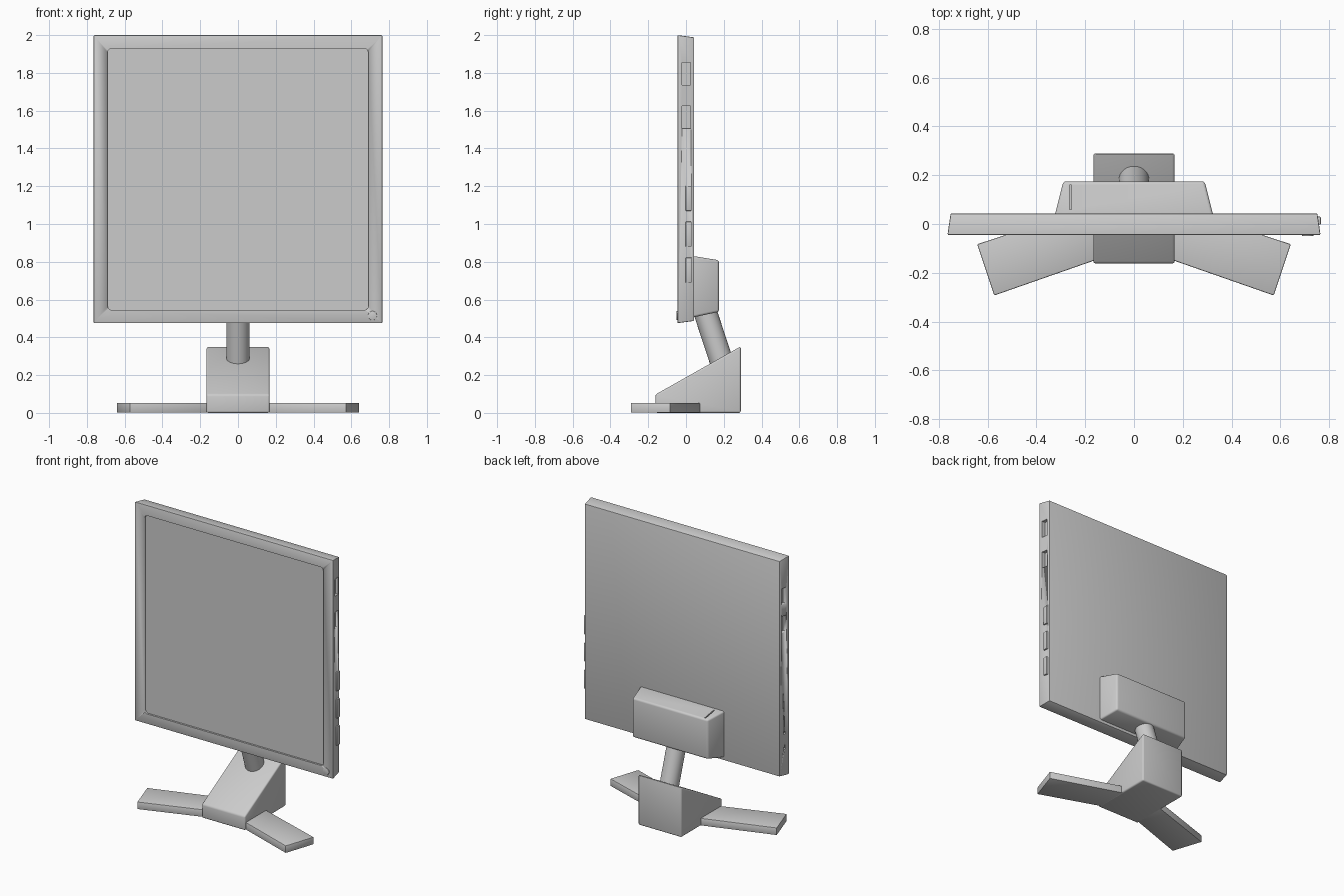
import bpy, bmesh, math
from mathutils import Vector

if "Cube" in bpy.data.objects:
    bpy.data.objects.remove(bpy.data.objects["Cube"])


def finish(name, bm, smooth=True):
    bmesh.ops.recalc_face_normals(bm, faces=bm.faces[:])
    me = bpy.data.meshes.new(name)
    bm.to_mesh(me)
    bm.free()
    ob = bpy.data.objects.new(name, me)
    bpy.context.collection.objects.link(ob)
    if smooth:
        select(ob)
        bpy.ops.object.shade_smooth_by_angle(angle=math.radians(35))
    return ob


def select(ob):
    bpy.ops.object.select_all(action='DESELECT')
    ob.select_set(True)
    bpy.context.view_layer.objects.active = ob


def prism(name, loop_a, loop_b, bevel=0.0, segments=3, only_y=False):
    """Solid between two matching loops, with rounded edges."""
    bm = bmesh.new()
    a = [bm.verts.new(p) for p in loop_a]
    b = [bm.verts.new(p) for p in loop_b]
    n = len(a)
    bm.faces.new(a)
    bm.faces.new(b[::-1])
    for i in range(n):
        j = (i + 1) % n
        bm.faces.new((a[i], b[i], b[j], a[j]))
    if bevel:
        edges = [e for e in bm.edges if not only_y or
                 abs(e.verts[0].co.y - e.verts[1].co.y) > 1e-4]
        bmesh.ops.bevel(bm, geom=edges, offset=bevel, segments=segments,
                        profile=0.5, affect='EDGES')
    return finish(name, bm)


def rect(x0, x1, z0, z1, y):
    return [(x0, y, z0), (x1, y, z0), (x1, y, z1), (x0, y, z1)]


def box(name, x0, x1, y0, y1, z0, z1, **kw):
    return prism(name, rect(x0, x1, z0, z1, y0), rect(x0, x1, z0, z1, y1), **kw)


def cylinder(name, p, q, r, sides=32, bevel=0.0):
    p, q = Vector(p), Vector(q)
    bm = bmesh.new()
    bmesh.ops.create_cone(bm, cap_ends=True, segments=sides, radius1=r,
                          radius2=r, depth=(q - p).length)
    if bevel:
        rims = [e for e in bm.edges if abs(e.verts[0].co.z - e.verts[1].co.z) < 1e-5]
        bmesh.ops.bevel(bm, geom=rims, offset=bevel, segments=2, profile=0.5,
                        affect='EDGES')
    bmesh.ops.rotate(bm, verts=bm.verts[:],
                     matrix=(q - p).to_track_quat('Z', 'Y').to_matrix())
    bmesh.ops.translate(bm, verts=bm.verts[:], vec=(p + q) / 2)
    return finish(name, bm)


def cut(ob, cutters):
    for c in cutters:
        m = ob.modifiers.new("cut", 'BOOLEAN')
        m.operation, m.solver, m.object = 'DIFFERENCE', 'EXACT', c
        select(ob)
        # boolean goes ahead of the smoothing step
        bpy.ops.object.modifier_move_to_index(modifier=m.name, index=0)
        bpy.ops.object.modifier_apply(modifier=m.name)
        bpy.data.objects.remove(c, do_unlink=True)


# Display panel, tapering slightly towards the back
panel = prism("display_panel", rect(-0.765, 0.765, 0.475, 2.0, -0.045),
              rect(-0.752, 0.752, 0.487, 1.988, 0.043), bevel=0.005, segments=2)

# Screen recess, side slots and small pin holes
cutters = [box("screen_cutter", -0.69, 0.69, -0.1, -0.032, 0.545, 1.928,
               bevel=0.02, only_y=True)]
for side, slots in ((1, ((1.735, 1.855), (1.505, 1.625))),
                    (-1, ((1.675, 1.79), (1.48, 1.595)))):
    for z0, z1 in slots:
        x0, x1 = sorted((side * 0.735, side * 0.8))
        cutters.append(box("slot_cutter", x0, x1, -0.02, 0.024, z0, z1))
for z in (0.775, 0.67):
    cutters.append(cylinder("pin_cutter", (-0.74, 0, z), (-0.8, 0, z), 0.008, 12))
cut(panel, cutters)

# Control buttons on the right edge
for i, z in enumerate((0.69, 0.88, 1.07)):
    box(f"side_button_{i + 1}", 0.735, 0.766, -0.002, 0.03, z, z + 0.132,
        bevel=0.003, segments=2)

# Power button in the lower front corner
cylinder("power_button", (0.712, -0.03, 0.515), (0.712, -0.05, 0.515), 0.024,
         bevel=0.002)

# Rear housing with a narrow groove on top
housing = prism("rear_housing", rect(-0.329, 0.329, 0.502, 0.833, 0.02),
                rect(-0.29, 0.29, 0.535, 0.808, 0.175), bevel=0.012)
cut(housing, [box("groove_cutter", -0.264, -0.256, 0.06, 0.16, 0.79, 0.9)])

# Slanted neck
cylinder("neck", (0, 0.09, 0.57), (0, 0.205, 0.22), 0.062, 48)

# Wedge-shaped base
wedge = ((-0.162, 0.0), (0.29, 0.0), (0.29, 0.352), (-0.162, 0.097))
prism("base_wedge", [(-0.167, y, z) for y, z in wedge],
      [(0.167, y, z) for y, z in wedge], bevel=0.01)

# Two splayed legs
foot = ((0.155, -0.147), (0.573, -0.293), (0.643, -0.083), (0.155, 0.078))
for side, name in ((-1, "left_leg"), (1, "right_leg")):
    prism(name, [(side * x, y, 0.001) for x, y in foot],
          [(side * x, y, 0.053) for x, y in foot], bevel=0.005, segments=2)
